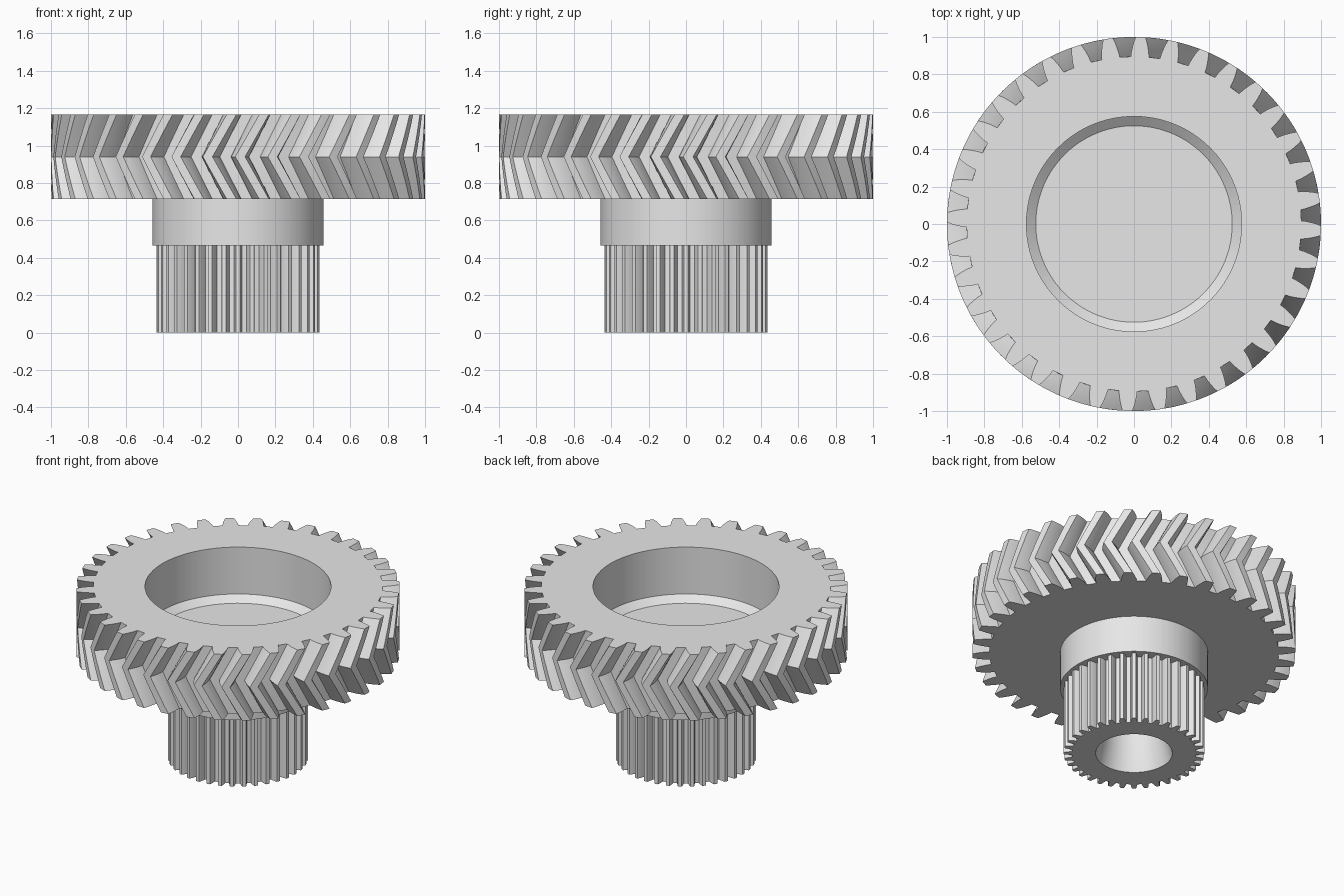
import bpy, bmesh, math

cube = bpy.data.objects.get("Cube")
if cube:
    bpy.data.objects.remove(cube, do_unlink=True)

TEETH = 36
PITCH = 2 * math.pi / TEETH

steel = bpy.data.materials.new("light_grey_metal")
steel.use_nodes = True
colour = (0.8, 0.8, 0.8, 1)
steel.diffuse_color = colour
steel.node_tree.nodes["Principled BSDF"].inputs["Base Color"].default_value = colour


def tooth_ring(half_tooth, z, turn):
    """Closed toothed outline; half_tooth lists (half angle, radius) from root to tip."""
    flank = [(-a, r) for a, r in half_tooth]
    tooth = flank + [(0, half_tooth[-1][1])] + [(-a, r) for a, r in reversed(flank)]
    return [(r * math.cos(i * PITCH + a + turn), r * math.sin(i * PITCH + a + turn), z)
            for i in range(TEETH) for a, r in tooth]


def round_ring(like, radius, z):
    """Circle whose points line up with those of another ring."""
    return [(radius * x / math.hypot(x, y), radius * y / math.hypot(x, y), z)
            for x, y, _ in like]


def build(name, rings):
    """Skin neighbouring rings with quads and close both ends."""
    bm = bmesh.new()
    loops = [[bm.verts.new(p) for p in ring] for ring in rings]
    for low, high in zip(loops, loops[1:]):
        for i in range(len(low)):
            j = (i + 1) % len(low)
            bm.faces.new((low[i], low[j], high[j], high[i]))
    bm.faces.new(list(reversed(loops[0])))
    bm.faces.new(loops[-1])
    bmesh.ops.recalc_face_normals(bm, faces=bm.faces)
    mesh = bpy.data.meshes.new(name)
    bm.to_mesh(mesh)
    bm.free()
    mesh.materials.append(steel)
    obj = bpy.data.objects.new(name, mesh)
    bpy.context.collection.objects.link(obj)
    bpy.ops.object.select_all(action="DESELECT")
    obj.select_set(True)
    bpy.context.view_layer.objects.active = obj
    bpy.ops.object.shade_smooth_by_angle(angle=math.radians(25))
    return obj


# Herringbone wheel: the tooth outline twists back to mid height and forward again
wheel_tooth = [(0.054, 0.895), (0.0505, 0.92), (0.043, 0.95), (0.0355, 0.975), (0.026, 1.0)]
BOTTOM, TOP, TWIST, PHASE, STEPS = 0.715, 1.165, 0.128, -0.035, 8
wheel = []
for s in range(STEPS + 1):
    t = s / STEPS
    turn = PHASE - TWIST * (1 - abs(2 * t - 1))
    wheel.append(tooth_ring(wheel_tooth, BOTTOM + (TOP - BOTTOM) * t, turn))
# Recess with a sloped step at its floor
rim = wheel[-1]
wheel += [round_ring(rim, r, z) for r, z in ((0.575, TOP), (0.575, 0.845), (0.525, 0.805))]
build("herringbone_wheel", wheel)

# Straight toothed pinion with a countersunk blind bore
pinion_tooth = [(0.054, 0.385), (0.05, 0.397), (0.043, 0.41), (0.036, 0.423), (0.026, 0.435)]
base = tooth_ring(pinion_tooth, 0, 0)
pinion = [tooth_ring(pinion_tooth, 0.465, 0), base]
pinion += [round_ring(base, r, z) for r, z in ((0.237, 0), (0.2, 0.15), (0.2, 0.44))]
build("pinion", pinion)

# Plain collar between pinion and wheel
build("collar", [round_ring(base, 0.457, z) for z in (0.465, 0.72)])
